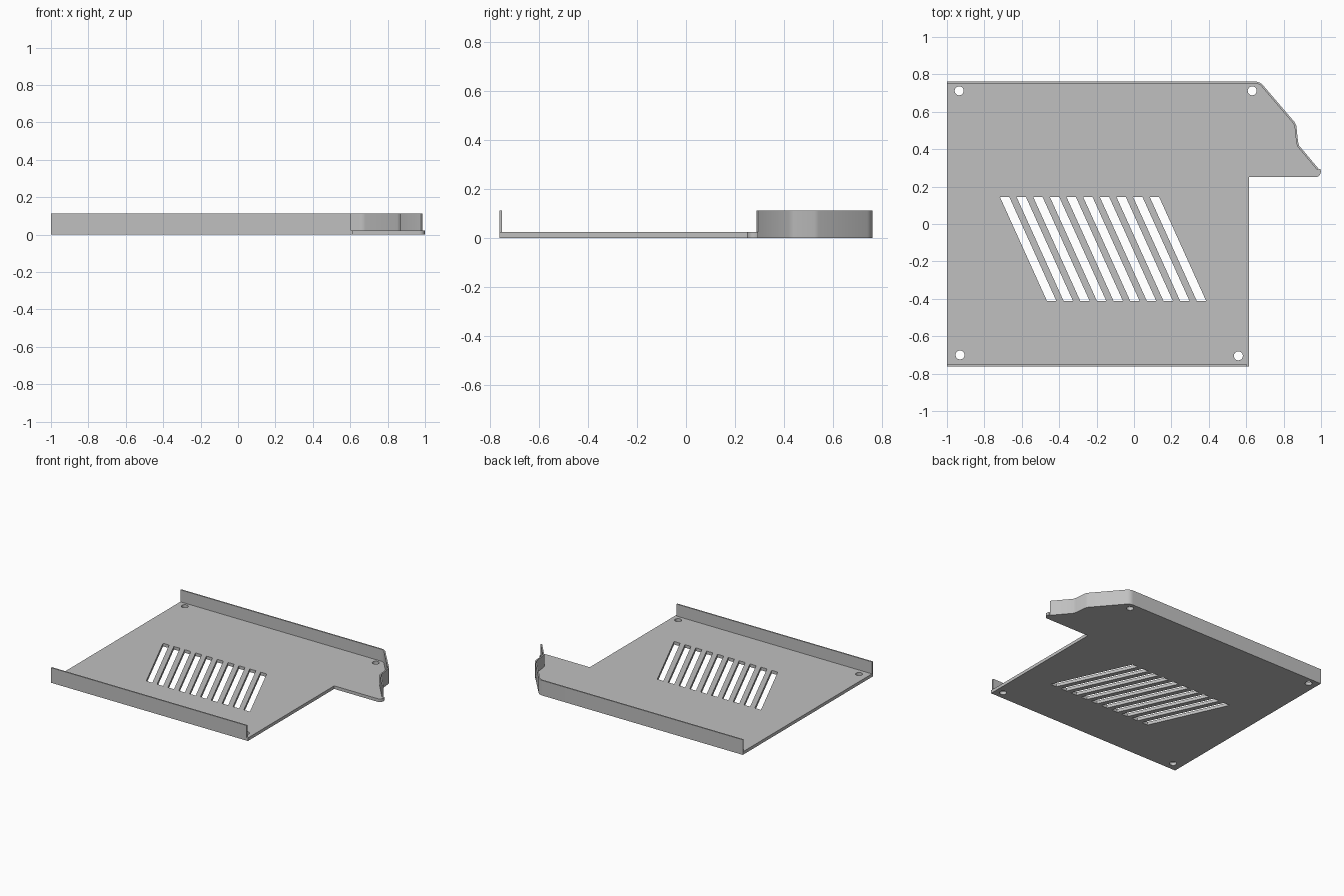
import bpy, math
from mathutils import Vector

cube = bpy.data.objects.get("Cube")
if cube:
    bpy.data.objects.remove(cube, do_unlink=True)

PLATE = 0.023    # sheet thickness
TOP = 0.112      # rim height
RIM = 0.01       # rim thickness

metal = bpy.data.materials.new("light grey metal")
metal.use_nodes = True
color = (0.53, 0.53, 0.53, 1)
metal.diffuse_color = color
metal.node_tree.nodes["Principled BSDF"].inputs["Base Color"].default_value = color


def prism(name, loops, z0, z1):
    """Extrude an outline, with any further loops as holes, from z0 to z1."""
    curve = bpy.data.curves.new(name, 'CURVE')
    curve.dimensions = '2D'
    curve.fill_mode = 'BOTH'
    curve.extrude = (z1 - z0) / 2
    for loop in loops:
        spline = curve.splines.new('POLY')
        spline.points.add(len(loop) - 1)
        for point, (x, y) in zip(spline.points, loop):
            point.co = (x, y, 0, 1)
        spline.use_cyclic_u = True
    temp = bpy.data.objects.new(name, curve)
    bpy.context.collection.objects.link(temp)
    graph = bpy.context.evaluated_depsgraph_get()
    mesh = bpy.data.meshes.new_from_object(temp.evaluated_get(graph))
    bpy.data.objects.remove(temp)
    for v in mesh.vertices:
        v.co.z += (z0 + z1) / 2
    mesh.materials.clear()
    mesh.materials.append(metal)
    obj = bpy.data.objects.new(name, mesh)
    bpy.context.collection.objects.link(obj)
    bpy.context.view_layer.objects.active = obj
    obj.select_set(True)
    bpy.ops.object.shade_smooth_by_angle(angle=math.radians(30))
    obj.select_set(False)
    return obj


def arc(cx, cy, r, a0, a1, n):
    angles = [math.radians(a0 + (a1 - a0) * i / n) for i in range(n + 1)]
    return [(cx + r * math.cos(a), cy + r * math.sin(a)) for a in angles]


def inset(path, d):
    """Offset an open path to its left, mitring the corners."""
    pts = [Vector(p) for p in path]
    result = []
    for i, p in enumerate(pts):
        a = (p - pts[i - 1]).normalized() if i else None
        b = (pts[i + 1] - p).normalized() if i + 1 < len(pts) else None
        a, b = a or b, b or a
        na, nb = Vector((-a.y, a.x)), Vector((-b.y, b.x))
        m = (na + nb).normalized()
        result.append(tuple(p + m * d / m.dot(na)))
    return result


# Edge followed by the rear rim, from the tab tip round to the rear left corner
rear_edge = [(0.987, 0.295), (0.882, 0.42), (0.877, 0.44), (0.868, 0.525), (0.86, 0.543)]
rear_edge += arc(0.645, 0.702, 0.06, 40, 90, 8) + [(-1, 0.762)]

# Base plate outline
outline = [(-1, -0.762), (0.615, -0.762), (0.615, 0.25)]
outline += arc(0.969, 0.28, 0.03, -90, 30, 10) + rear_edge

# Slanted vent slots and screw holes
slots = []
for i in range(10):
    x = -0.717 + i * 0.089
    slots.append([(x, 0.145), (x + 0.05, 0.145), (x + 0.302, -0.412), (x + 0.252, -0.412)])
holes = [arc(x, y, 0.024, 0, 345, 23)
         for x, y in ((-0.935, 0.712), (0.632, 0.712), (-0.93, -0.7), (0.558, -0.705))]

prism("base_plate", [outline] + slots + holes, 0, PLATE)

# Upright rims
prism("rear_rim", [rear_edge + inset(rear_edge, RIM)[::-1]], PLATE, TOP)
front_edge = [(-1, -0.762), (0.605, -0.762)]
prism("front_rim", [front_edge + inset(front_edge, RIM)[::-1]], PLATE, TOP)
